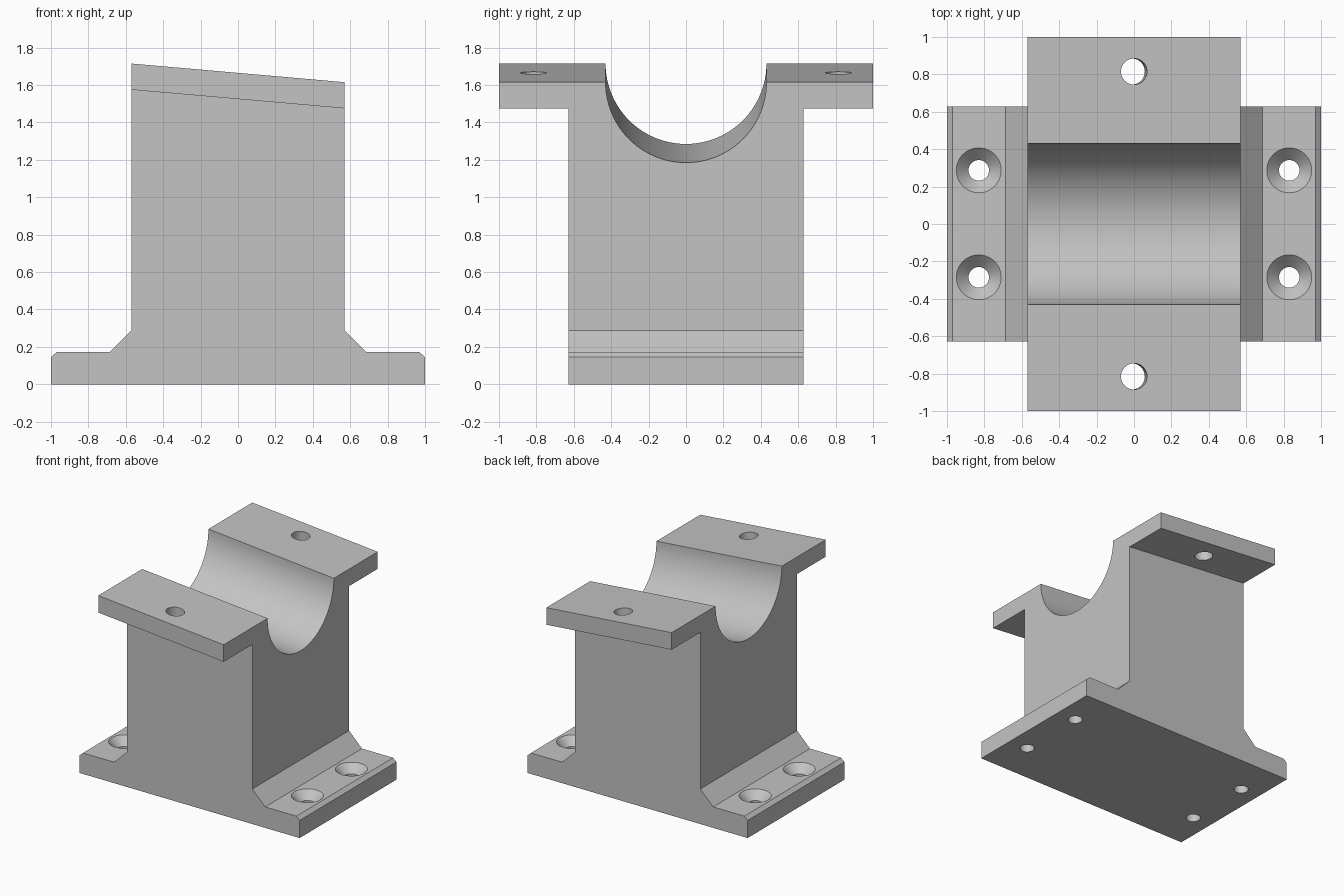
import bpy, bmesh, math
from mathutils import Matrix, Vector

cube = bpy.data.objects.get("Cube")
if cube:
    bpy.data.objects.remove(cube, do_unlink=True)

TILT = math.radians(5)      # slope of the cradle top
HALF_X, HALF_Y = 0.57, 0.628
TOP, UNDER, BORE = 1.665, 1.525, 0.43   # heights at x = 0, bore radius


def finish(name, bm):
    bmesh.ops.recalc_face_normals(bm, faces=bm.faces)
    mesh = bpy.data.meshes.new(name)
    bm.to_mesh(mesh)
    bm.free()
    obj = bpy.data.objects.new(name, mesh)
    bpy.context.collection.objects.link(obj)
    return obj


def prism(name, points, offset):
    """Extrude a closed outline of 3D points along an offset."""
    bm = bmesh.new()
    face = bm.faces.new([bm.verts.new(p) for p in points])
    made = bmesh.ops.extrude_face_region(bm, geom=[face])["geom"]
    moved = [g for g in made if isinstance(g, bmesh.types.BMVert)]
    bmesh.ops.translate(bm, verts=moved, vec=Vector(offset))
    # tilt everything above the base
    if name == "bearing_cradle":
        for v in bm.verts:
            if v.co.z > 0.5:
                v.co.z -= v.co.x * math.tan(TILT)
    return finish(name, bm)


def cone(name, r_low, r_high, depth, matrix):
    bm = bmesh.new()
    bmesh.ops.create_cone(bm, cap_ends=True, segments=48, radius1=r_low,
                          radius2=r_high, depth=depth, matrix=matrix)
    return finish(name, bm)


def combine(target, tool, operation):
    mod = target.modifiers.new(operation.title(), "BOOLEAN")
    mod.operation, mod.solver, mod.object = operation, "EXACT", tool
    bpy.context.view_layer.objects.active = target
    bpy.ops.object.modifier_apply(modifier=mod.name)
    bpy.data.objects.remove(tool, do_unlink=True)


# Column, flanges and half-round bore as one cross-section
steps = 48
arc = [(-BORE * math.cos(math.pi * i / steps),
        TOP - BORE * math.sin(math.pi * i / steps)) for i in range(steps + 1)]
outline = ([(-HALF_Y, 0), (-HALF_Y, UNDER), (-1, UNDER), (-1, TOP)] + arc +
           [(1, TOP), (1, UNDER), (HALF_Y, UNDER), (HALF_Y, 0)])
body = prism("bearing_cradle", [(-HALF_X, y, z) for y, z in outline],
             (2 * HALF_X, 0, 0))

# Foot plate with chamfered ends and sloped gussets
side = [(1, 0), (1, 0.145), (0.97, 0.172), (0.687, 0.172), (HALF_X, 0.288)]
outline = side + [(-x, z) for x, z in reversed(side)]
foot = prism("foot_plate", [(x, -HALF_Y, z) for x, z in outline],
             (0, 2 * HALF_Y, 0))
combine(body, foot, "UNION")

# Clamp holes square to the sloped flanges
for y in (-0.815, 0.815):
    place = Matrix.Translation((0, y, TOP)) @ Matrix.Rotation(TILT, 4, "Y")
    combine(body, cone("clamp_hole", 0.07, 0.07, 0.6, place), "DIFFERENCE")

# Countersunk mounting holes in the feet
for x in (-0.83, 0.83):
    for y in (-0.285, 0.287):
        hole = cone("mount_hole", 0.055, 0.055, 0.6,
                    Matrix.Translation((x, y, 0)))
        combine(body, hole, "DIFFERENCE")
        sink = cone("countersink", 0.055, 0.125, 0.07,
                    Matrix.Translation((x, y, 0.142)))
        combine(body, sink, "DIFFERENCE")

# Plain grey finish
grey = bpy.data.materials.new("plain_grey")
grey.use_nodes = True
colour = (0.55, 0.55, 0.55, 1)
grey.diffuse_color = colour
grey.node_tree.nodes["Principled BSDF"].inputs["Base Color"].default_value = colour
body.data.materials.clear()
body.data.materials.append(grey)
for poly in body.data.polygons:
    poly.material_index = 0

bpy.ops.object.select_all(action="DESELECT")
body.select_set(True)
bpy.context.view_layer.objects.active = body
bpy.ops.object.shade_smooth_by_angle(angle=math.radians(30))
